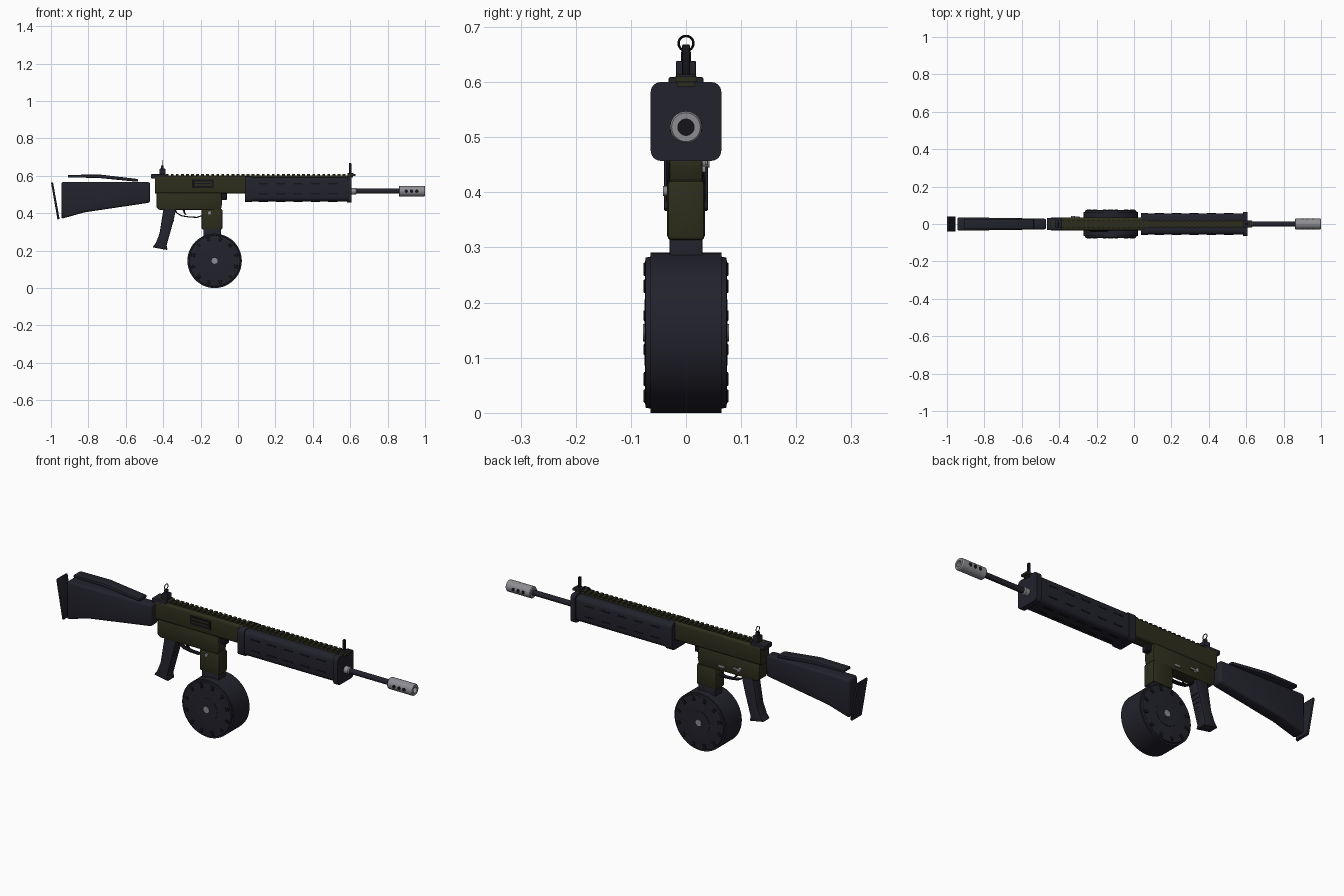
import bpy, bmesh, math
from mathutils import Matrix, Vector

if "Cube" in bpy.data.objects:
    bpy.data.objects.remove(bpy.data.objects["Cube"])


def material(name, rgb):
    m = bpy.data.materials.new(name)
    m.diffuse_color = (*rgb, 1)
    m.use_nodes = True
    m.node_tree.nodes["Principled BSDF"].inputs["Base Color"].default_value = m.diffuse_color
    return m


DARK = material("dark_polymer", (0.016, 0.016, 0.025))
BLACK = material("black_metal", (0.007, 0.007, 0.010))
OLIVE = material("olive_metal", (0.027, 0.027, 0.012))
GREY = material("grey_steel", (0.27, 0.27, 0.29))


def finish(bm, name, mat):
    bmesh.ops.recalc_face_normals(bm, faces=bm.faces)
    me = bpy.data.meshes.new(name)
    bm.to_mesh(me)
    bm.free()
    me.materials.append(mat)
    ob = bpy.data.objects.new(name, me)
    bpy.context.collection.objects.link(ob)
    return ob


def profile(name, mat, pts, y0, y1, bevel=0.0, seg=2, taper=None):
    """Extrude an x-z outline from y0 to y1; taper(x) scales the width."""
    bm = bmesh.new()
    f = bm.faces.new([bm.verts.new((x, y0, z)) for x, z in pts])
    ext = bmesh.ops.extrude_face_region(bm, geom=[f])
    for v in ext["geom"]:
        if isinstance(v, bmesh.types.BMVert):
            v.co.y = y1
    if taper:
        for v in bm.verts:
            v.co.y *= taper(v.co.x)
    bmesh.ops.recalc_face_normals(bm, faces=bm.faces)
    if bevel:
        bmesh.ops.bevel(bm, geom=bm.edges[:], offset=bevel, segments=seg, profile=0.5,
                        affect='EDGES', clamp_overlap=True)
    return finish(bm, name, mat)


def box(name, mat, x, y, z, bevel=0.0):
    return profile(name, mat, [(x[0], z[0]), (x[1], z[0]), (x[1], z[1]), (x[0], z[1])],
                   y[0], y[1], bevel)


def tube_box(name, mat, x, half, z, r):
    """Box along x with rounded long edges."""
    bm = bmesh.new()
    bmesh.ops.create_cube(bm, size=1, matrix=Matrix.Translation((sum(x) / 2, 0, sum(z) / 2))
                          @ Matrix.Diagonal((x[1] - x[0], 2 * half, z[1] - z[0], 1)))
    long = [e for e in bm.edges if abs(e.verts[0].co.x - e.verts[1].co.x) > 1e-4]
    bmesh.ops.bevel(bm, geom=long, offset=r, segments=4, profile=0.5, affect='EDGES')
    return finish(bm, name, mat)


def lathe(name, mat, prof, axis, origin, n=32):
    """Turn (position, radius) pairs about the x or y axis."""
    bm = bmesh.new()
    rings = []
    for t, r in prof:
        ring = []
        for i in range(n):
            a = 2 * math.pi * i / n
            c, s = max(r, 1e-4) * math.cos(a), max(r, 1e-4) * math.sin(a)
            p = (t, c, s) if axis == 'x' else (c, t, s)
            ring.append(bm.verts.new(Vector(p) + Vector(origin)))
        rings.append(ring)
    for a, b in zip(rings, rings[1:]):
        for i in range(n):
            bm.faces.new((a[i], a[(i + 1) % n], b[(i + 1) % n], b[i]))
    bm.faces.new(rings[0])
    bm.faces.new(rings[-1][::-1])
    return finish(bm, name, mat)


def pin(name, mat, x, z, r, y0, y1, n=16):
    return lathe(name, mat, [(y0, r), (y1, r)], 'y', (x, 0, z), n)


# Stock, cheek rest and butt plate
profile("stock", DARK, [(-0.945, 0.567), (-0.47, 0.567), (-0.47, 0.457), (-0.82, 0.405),
                        (-0.945, 0.37)], -0.036, 0.036, 0.012, 3,
        lambda x: 1 - 0.2 * (x + 0.945) / 0.475)
profile("cheek_rest", DARK, [(-0.91, 0.591), (-0.75, 0.589), (-0.535, 0.568), (-0.535, 0.583),
                             (-0.74, 0.607), (-0.91, 0.605)], -0.028, 0.028, 0.004)
profile("butt_plate", DARK, [(-1.0, 0.565), (-0.989, 0.565), (-0.954, 0.37), (-0.965, 0.365)],
        -0.04, 0.04, 0.003)

# Receiver
tube_box("upper_receiver", OLIVE, (-0.445, 0.045), 0.034, (0.505, 0.60), 0.012)
profile("lower_receiver", OLIVE, [(-0.435, 0.51), (-0.09, 0.51), (-0.085, 0.45), (-0.092, 0.418),
                                  (-0.42, 0.418), (-0.435, 0.43)], -0.03, 0.03, 0.004)
box("magazine_well", OLIVE, (-0.195, -0.083), (-0.034, 0.034), (0.313, 0.422), 0.008)
box("bolt_catch", BLACK, (-0.088, -0.06), (-0.016, 0.016), (0.47, 0.51), 0.003)

# Ejection port on the front side
box("ejection_port", BLACK, (-0.245, -0.13), (-0.0365, -0.03), (0.535, 0.58))
box("port_cover", OLIVE, (-0.237, -0.138), (-0.039, -0.03), (0.546, 0.571), 0.002)
box("bolt_handle", BLACK, (-0.232, -0.145), (-0.042, -0.03), (0.556, 0.562))

# Controls
pin("magazine_release", GREY, -0.152, 0.402, 0.009, -0.042, -0.03)
pin("selector_pivot", GREY, -0.326, 0.455, 0.010, 0.028, 0.043)
box("selector_lever", GREY, (-0.326, -0.29), (0.034, 0.04), (0.450, 0.460), 0.002)
box("bolt_release", GREY, (-0.24, -0.205), (0.028, 0.036), (0.436, 0.448), 0.002)

# Top rail with teeth
box("rail_base", OLIVE, (-0.445, 0.615), (-0.016, 0.016), (0.592, 0.603))
for i in range(40):
    x = -0.44 + i * 0.027
    box("rail_tooth", OLIVE, (x, x + 0.015), (-0.02, 0.02), (0.6, 0.61))

# Handguard, end cap and vent slots
tube_box("handguard", DARK, (0.04, 0.585), 0.056, (0.464, 0.594), 0.022)
tube_box("handguard_collar", DARK, (0.038, 0.075), 0.06, (0.46, 0.597), 0.022)
tube_box("handguard_cap", DARK, (0.582, 0.608), 0.064, (0.457, 0.6), 0.018)
for i in range(5):
    x = 0.11 + i * 0.093
    for s in (-1, 1):
        for z in (0.5, 0.555):
            box("side_vent", BLACK, (x, x + 0.05), sorted((s * 0.05, s * 0.0575)),
                (z, z + 0.007))
        box("bottom_vent", BLACK, (x, x + 0.05), sorted((s * 0.016, s * 0.026)),
            (0.461, 0.47))

# Barrel and muzzle brake
ZB = 0.518
lathe("barrel", DARK, [(0.5, 0.0135), (0.9, 0.0135)], 'x', (0, 0, ZB), 24)
lathe("barrel_nut", GREY, [(0.6, 0.018), (0.63, 0.018), (0.635, 0.0135)], 'x', (0, 0, ZB), 24)
lathe("muzzle_brake", GREY, [(0.86, 0.013), (0.86, 0.026), (0.864, 0.029), (0.995, 0.029),
                             (1.0, 0.026), (1.0, 0.015), (0.93, 0.015), (0.93, 0)],
      'x', (0, 0, ZB))
pin("bore", BLACK, 0.915, ZB, 0.008, -0.01, 0.01)
lathe("bore_shadow", BLACK, [(0.96, 0.0149), (0.965, 0.0149)], 'x', (0, 0, ZB), 24)
for x in (0.9, 0.928, 0.956):
    for s in (-1, 1):
        pin("brake_port", BLACK, x, ZB, 0.009, s * 0.02, s * 0.0293)

# Sights
box("front_sight_base", DARK, (0.585, 0.618), (-0.018, 0.018), (0.598, 0.614), 0.002)
box("front_sight_post", BLACK, (0.594, 0.606), (-0.007, 0.007), (0.61, 0.668), 0.002)
box("rear_sight_clamp", DARK, (-0.465, -0.385), (-0.032, 0.032), (0.586, 0.609), 0.004)
box("rear_sight_base", DARK, (-0.42, -0.388), (-0.018, 0.018), (0.605, 0.638), 0.002)
box("rear_sight_stem", DARK, (-0.413, -0.397), (-0.009, 0.009), (0.635, 0.656), 0.002)
bpy.ops.mesh.primitive_torus_add(major_radius=0.0135, minor_radius=0.0022, major_segments=24,
                                 minor_segments=8, location=(-0.405, 0, 0.67),
                                 rotation=(0, math.pi / 2, 0))
ring = bpy.context.object
ring.name = "rear_sight_ring"
ring.data.materials.append(BLACK)

# Grip with finger ridges, trigger and guard
profile("grip", DARK, [(-0.398, 0.425), (-0.33, 0.425), (-0.345, 0.36), (-0.382, 0.228),
                       (-0.376, 0.203), (-0.457, 0.218), (-0.44, 0.24), (-0.42, 0.29)],
        -0.028, 0.028, 0.006)
for i in range(7):
    t = i / 6
    x, z = -0.348 - 0.036 * t, 0.36 - 0.115 * t
    box("grip_ridge", DARK, (x - 0.012, x + 0.005), (-0.019, 0.019), (z - 0.005, z + 0.005), 0.002)
cu = bpy.data.curves.new("trigger_guard", 'CURVE')
cu.dimensions = '3D'
cu.extrude = 0.01
cu.bevel_depth = 0.003
cu.bevel_resolution = 1
sp = cu.splines.new('POLY')
path = [(-0.338, 0.42), (-0.325, 0.4), (-0.3, 0.386), (-0.26, 0.38), (-0.22, 0.378), (-0.19, 0.388)]
sp.points.add(len(path) - 1)
for p, (x, z) in zip(sp.points, path):
    p.co = (x, z, 0, 1)
cu.materials.append(BLACK)
guard = bpy.data.objects.new("trigger_guard", cu)
guard.rotation_euler = (math.pi / 2, 0, 0)
bpy.context.collection.objects.link(guard)
profile("trigger", BLACK, [(-0.3, 0.425), (-0.282, 0.425), (-0.283, 0.405), (-0.275, 0.39),
                           (-0.287, 0.395)], -0.006, 0.006)

# Drum magazine
XD, ZD = -0.125, 0.1455
box("magazine_neck", DARK, (-0.185, -0.09), (-0.03, 0.03), (0.26, 0.32), 0.004)
lathe("drum", DARK, [(-0.074, 0.13), (-0.073, 0.136), (-0.064, 0.138), (-0.064, 0.1455),
                     (0.064, 0.1455), (0.064, 0.138), (0.073, 0.136), (0.074, 0.13)],
      'y', (XD, 0, ZD), 48)
for s in (-1, 1):
    pin("drum_disc", DARK, XD, ZD, 0.06, s * 0.07, s * 0.0755, 32)
    pin("drum_hub", GREY, XD, ZD, 0.016, s * 0.07, s * 0.078)
    for i in range(12):
        ob = box("drum_rib", BLACK, (0.108, 0.13), sorted((s * 0.07, s * 0.077)),
                 (-0.008, 0.008), 0.002)
        ob.rotation_euler.y = math.pi * (i + 0.5) / 6
        ob.location = (XD, 0, ZD)

# Smooth shading that keeps hard edges
bpy.ops.object.select_all(action='DESELECT')
for ob in bpy.context.scene.objects:
    if ob.type == 'MESH':
        ob.select_set(True)
        bpy.context.view_layer.objects.active = ob
bpy.ops.object.shade_smooth_by_angle(angle=math.radians(30))
